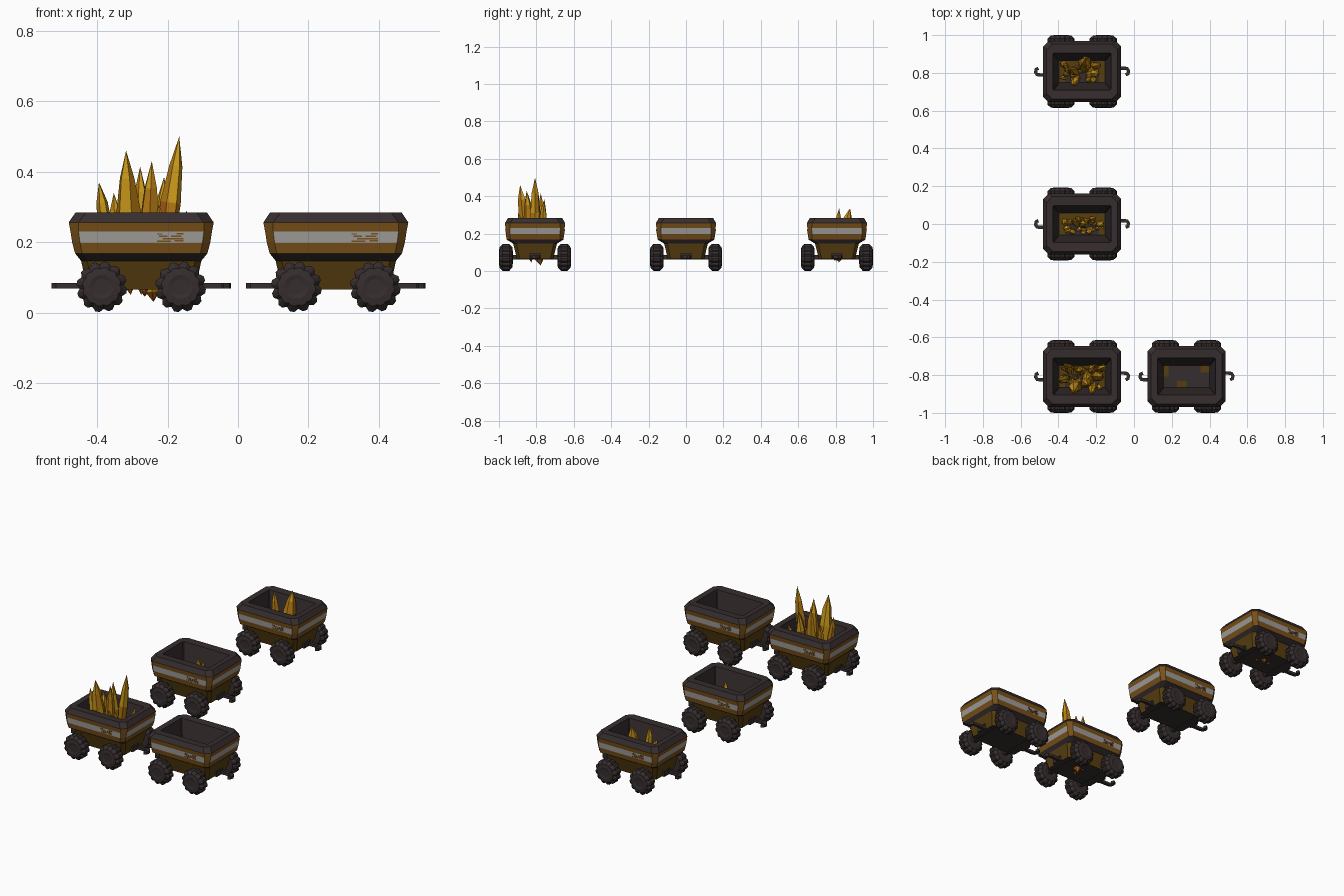
import bpy, bmesh, math, random
from mathutils import Vector

if "Cube" in bpy.data.objects:
    bpy.data.objects.remove(bpy.data.objects["Cube"])

random.seed(4)


def material(name, r, g, b):
    lin = [((c / 255 + 0.055) / 1.055) ** 2.4 for c in (r, g, b)]
    m = bpy.data.materials.new(name)
    m.diffuse_color = (*lin, 1)
    m.use_nodes = True
    m.node_tree.nodes["Principled BSDF"].inputs["Base Color"].default_value = m.diffuse_color
    return m


DARK = material("dark_metal", 54, 45, 46)
LOWER = material("dark_brown_paint", 86, 61, 15)
UPPER = material("orange_brown_paint", 120, 80, 25)
GREY = material("grey_stripe", 158, 156, 153)
GOLD = material("gold_crystal", 200, 152, 26)
AMBER = material("amber_crystal", 178, 120, 18)
RUST = material("orange_crystal", 168, 94, 24)


def make_mesh(name, bm, mats):
    bmesh.ops.recalc_face_normals(bm, faces=bm.faces)
    me = bpy.data.meshes.new(name)
    bm.to_mesh(me)
    bm.free()
    for m in mats:
        me.materials.append(m)
    return me


def place(name, me, loc, rot=0.0):
    ob = bpy.data.objects.new(name, me)
    ob.location = loc
    ob.rotation_euler.z = rot
    bpy.context.collection.objects.link(ob)
    return ob


def bridge(bm, a, b, mat=0):
    n = len(a)
    return [set_mat(bm.faces.new((a[i], a[(i + 1) % n], b[(i + 1) % n], b[i])), mat) for i in range(n)]


def set_mat(face, mat):
    face.material_index = mat
    return face


def add_box(bm, cx, cy, cz, sx, sy, sz):
    for v in bmesh.ops.create_cube(bm, size=1)["verts"]:
        v.co = Vector((cx + v.co.x * sx, cy + v.co.y * sy, cz + v.co.z * sz))


# Hopper: stacked chamfered rectangles (half x, half y, chamfer, z, material of strip above)
def hopper():
    rings = [(.153, .097, .015, .065, 1), (.171, .117, .018, .147, 0),
             (.188, .152, .020, .168, 2), (.196, .156, .022, .198, 3),
             (.201, .158, .023, .23, 2), (.206, .161, .028, .256, 0),
             (.187, .145, .03, .284, 0), (.154, .098, .004, .282, 0),
             (.122, .058, .003, .085, 0)]
    bm = bmesh.new()
    prev = None
    for hx, hy, c, z, mat in rings:
        pts = [(hx, hy - c), (hx - c, hy), (c - hx, hy), (-hx, hy - c),
               (-hx, c - hy), (c - hx, -hy), (hx - c, -hy), (hx, c - hy)]
        cur = [bm.verts.new((x, y, z)) for x, y in pts]
        if prev:
            for i, f in enumerate(bridge(bm, prev, cur, pmat)):
                if pmat == 3 and i % 2 == 0:               # corners stay brown
                    f.material_index = 2
        else:
            bm.faces.new(cur)                              # dark underside
        prev, pmat = cur, mat
    bm.faces.new(prev)
    return make_mesh("hopper", bm, [DARK, LOWER, UPPER, GREY])


# Worn paint patches on the stripe
def patches():
    bm = bmesh.new()
    for x0, x1, z in ((.045, .085, .203), (.095, .12, .204), (.06, .12, .210), (.05, .075, .217),
                      (.085, .115, .217), (.045, .06, .223), (.1, .12, .224)):
        for s in (-1, 1):
            hy = .156 + (z - .2) * .067
            add_box(bm, -s * (x0 + x1) / 2, s * hy, z, x1 - x0, .004, .004)
    return make_mesh("stripe_wear", bm, [UPPER])


# Rusty brown patches on the hopper floor
def floor_patches(rects):
    bm = bmesh.new()
    for x0, x1, y0, y1 in rects:
        add_box(bm, (x0 + x1) / 2, (y0 + y1) / 2, .086, x1 - x0, y1 - y0, .004)
    return make_mesh("floor_rust", bm, [LOWER])


# Wheel: 12 chunky lugs on a rounded tyre, axis along y
def wheel():
    bm = bmesh.new()
    prev = None
    for y, r, lug in ((-.034, .022, 0), (-.037, .034, 0), (-.034, .055, .004), (-.018, .072, .009),
                      (.018, .072, .009), (.034, .055, .004), (.037, .034, 0), (.034, .022, 0)):
        cur = []
        for i in range(36):
            rr = r - (lug if i % 3 == 2 else 0)
            a = math.tau * (i + .5) / 36
            cur.append(bm.verts.new((rr * math.sin(a), y, rr * math.cos(a))))
        if prev:
            bridge(bm, prev, cur)
        else:
            bm.faces.new(cur)
        prev = cur
    bm.faces.new(prev)
    return make_mesh("wheel", bm, [DARK])


def box_mesh(name, sx, sy, sz, mat):
    bm = bmesh.new()
    add_box(bm, 0, 0, 0, sx, sy, sz)
    return make_mesh(name, bm, [mat])


# Coupling hook: flat ribbon swept along a curled path
def hook():
    path = [Vector(p) for p in ((.155, .018), (.222, .018), (.238, .016), (.246, .004), (.243, -.012), (.231, -.017))]
    bm = bmesh.new()
    prev = None
    for i, p in enumerate(path):
        t = (path[min(i + 1, len(path) - 1)] - path[max(i - 1, 0)]).normalized()
        n = Vector((-t.y, t.x)) * .009
        cur = [bm.verts.new((*(p + n * s), .076 + h)) for s, h in ((1, .008), (-1, .008), (-1, -.008), (1, -.008))]
        if prev:
            bridge(bm, prev, cur)
        else:
            bm.faces.new(cur)
        prev = cur
    bm.faces.new(prev)
    return make_mesh("hook", bm, [DARK])


# Crystal: faceted shard from a pointed root to a sharp tip
def shard(bm, base, tip, r, sides=6):
    base, tip = Vector(base), Vector(tip)
    d = tip - base
    u = d.orthogonal().normalized()
    w = d.normalized().cross(u)
    twist = random.random() * 6
    prev = None
    for t, k in ((.12, .75), (.5 + random.random() * .12, 1), (.8, .65)):
        cur = []
        for i in range(sides):
            a = twist + math.tau * i / sides
            q = r * k * random.uniform(.85, 1.12)
            cur.append(bm.verts.new(base + d * t + (u * math.cos(a) + w * math.sin(a)) * q))
        if prev:
            for f in bridge(bm, prev, cur):
                f.material_index = random.choice((0, 0, 1, 1) if t > .7 else (0, 1, 1, 2))
        else:
            root = bm.verts.new(base)
            for i in range(sides):
                set_mat(bm.faces.new((root, cur[(i + 1) % sides], cur[i])), 2)
        prev = cur
    top = bm.verts.new(tip)
    for i in range(sides):
        set_mat(bm.faces.new((prev[i], prev[(i + 1) % sides], top)), i % 2)


def crystals(name, big, rubble, hx, hy, z):
    bm = bmesh.new()
    for base, tip, r in big:
        shard(bm, base, tip, r)
    for i in range(rubble):
        x, y = random.uniform(-hx, hx), random.uniform(-hy, hy)
        shard(bm, (x * .8, y * .8, .075),
              (x + random.uniform(-.02, .02), y * 1.1, z * random.uniform(.6, 1)), random.uniform(.011, .018), 5)
    return make_mesh(name, bm, [GOLD, AMBER, RUST])


# Crystal loads, positions local to the cart
full_load = crystals("full_crystal_load", [
    ((-.08, -.01, .08), (-.12, -.02, .37), .024), ((-.06, .02, .08), (-.078, .05, .34), .022),
    ((-.03, -.03, .07), (-.043, -.08, .46), .034), ((0, .03, .05), (-.003, .03, .415), .028),
    ((.01, -.02, .045), (.03, -.045, .43), .03), ((.04, .02, .08), (.065, .05, .385), .025),
    ((.06, .0, .08), (.108, .0, .50), .03), ((.035, .03, .03), (.02, -.02, .3), .032),
    ((.08, .03, .08), (.13, .055, .29), .02), ((.06, -.03, .08), (.05, -.09, .31), .022)],
    30, .115, .06, .24)
half_load = crystals("half_crystal_load", [
    ((-.03, .0, .05), (-.06, .012, .335), .027), ((.01, .01, .045), (.02, .07, .335), .036),
    ((.04, -.01, .055), (.09, -.01, .25), .024), ((-.02, -.03, .07), (-.05, -.07, .22), .022),
    ((.05, .02, .07), (.1, .04, .22), .02)], 28, .105, .05, .19)
small_load = crystals("small_crystal_load", [
    ((.01, .0, .075), (.015, .0, .27), .022), ((.01, .01, .075), (.035, .02, .25), .018),
    ((-.03, .0, .075), (-.05, .02, .18), .018)], 30, .11, .05, .14)

hopper_me, wear, tyre, hook_me = hopper(), patches(), wheel(), hook()
rust_big = floor_patches([(-.121, .121, .012, .057), (-.121, -.09, -.057, .012), (.09, .121, -.057, .012)])
rust_small = floor_patches([(-.121, -.095, 0, .057), (-.05, .0, -.057, -.025), (.075, .121, .02, .057)])
axle = box_mesh("axle", .022, .27, .022, DARK)
bracket = box_mesh("bracket", .016, .06, .03, DARK)

# Four carts
for name, x, y, load in (("full_cart", -.275, -.807, full_load), ("small_cart", -.275, 0, small_load),
                         ("half_cart", -.275, .807, half_load), ("empty_cart", .278, -.807, None)):
    place(name + "_hopper", hopper_me, (x, y, 0))
    place(name + "_floor_rust", rust_big if load else rust_small, (x, y, 0))
    place(name + "_stripe_wear", wear, (x, y, 0))
    for sx in (-1, 1):
        place(name + "_axle", axle, (x + sx * .112, y, .074))
        place(name + "_bracket", bracket, (x + sx * .16, y, .08))
        place(name + "_hook", hook_me, (x, y, 0), 0 if sx > 0 else math.pi)
        for sy in (-1, 1):
            place(name + "_wheel", tyre, (x + sx * .112, y + sy * .156, .073))
    if load:
        place(name + "_crystals", load, (x, y, 0))
